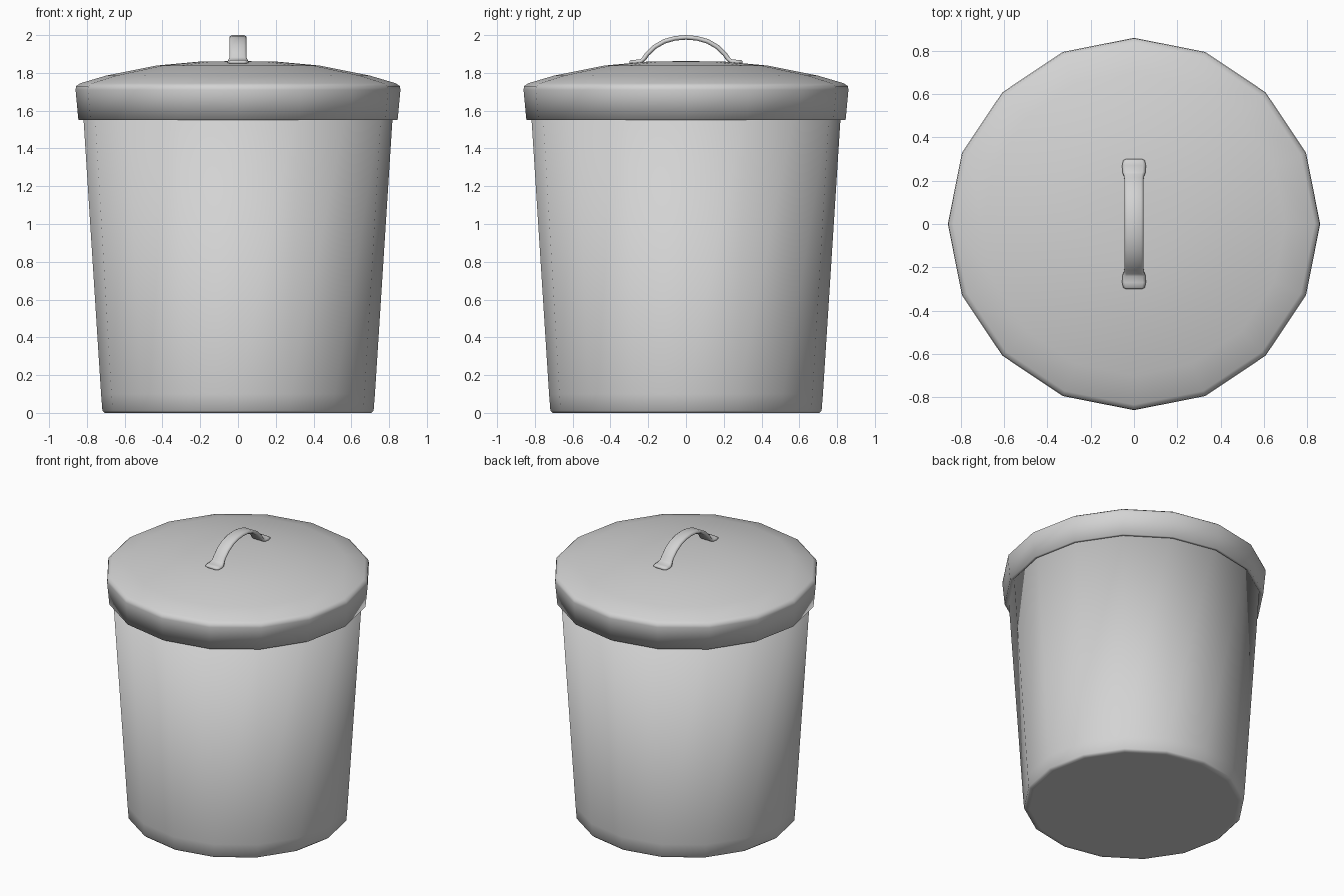
import bpy
import bmesh
from math import cos, sin, pi
from mathutils import Vector

cube = bpy.data.objects.get("Cube")
if cube:
    bpy.data.objects.remove(cube, do_unlink=True)

GREY = (0.65, 0.65, 0.65, 1.0)
metal = bpy.data.materials.new("light_grey")
metal.use_nodes = True
metal.diffuse_color = GREY
metal.node_tree.nodes["Principled BSDF"].inputs["Base Color"].default_value = GREY


def bridge_rings(name, rings):
    """Skin closed rings of points into a capped, smooth-shaded object."""
    bm = bmesh.new()
    loops = [[bm.verts.new(p) for p in ring] for ring in rings]
    n = len(loops[0])
    for a, b in zip(loops, loops[1:]):
        for i in range(n):
            j = (i + 1) % n
            bm.faces.new((a[i], a[j], b[j], b[i]))
    bm.faces.new(list(reversed(loops[0])))
    bm.faces.new(loops[-1])
    bmesh.ops.recalc_face_normals(bm, faces=bm.faces)
    for f in bm.faces:
        f.smooth = True
    mesh = bpy.data.meshes.new(name)
    bm.to_mesh(mesh)
    bm.free()
    mesh.materials.append(metal)
    obj = bpy.data.objects.new(name, mesh)
    bpy.context.collection.objects.link(obj)
    return obj


def lathe(name, profile, sides=16):
    """Turn a (radius, height) profile around the z axis."""
    turns = [2 * pi * i / sides for i in range(sides)]
    return bridge_rings(name, [[(r * cos(t), r * sin(t), z) for t in turns]
                               for r, z in profile])


# Tapered bin with a small rounded foot edge
lathe("bin_body", [(0.68, 0), (0.705, 0), (0.718, 0.012), (0.725, 0.1),
                   (0.822, 1.62), (0.8, 1.62)])

# Domed lid with an overhanging rim
lathe("lid", [(0.78, 1.6), (0.825, 1.55), (0.845, 1.55), (0.86, 1.71),
              (0.857, 1.73), (0.835, 1.745), (0.7, 1.785), (0.43, 1.839),
              (0.2, 1.86), (0.04, 1.862)])

# Arched carry handle with flared feet: y, z, half width, half thickness
half = [(-0.3, 1.856, 0.036, 0.005), (-0.293, 1.857, 0.05, 0.01),
        (-0.27, 1.858, 0.055, 0.011), (-0.238, 1.861, 0.053, 0.012),
        (-0.222, 1.875, 0.046, 0.012), (-0.205, 1.9, 0.044, 0.012),
        (-0.165, 1.938, 0.044, 0.012), (-0.115, 1.967, 0.044, 0.012),
        (-0.058, 1.983, 0.044, 0.012)]
path = half + [(0, 1.988, 0.044, 0.012)] + [(-y, z, w, t) for y, z, w, t in reversed(half)]
spine = [Vector((0, y, z)) for y, z, w, t in path]
corners = [(-1, -0.4), (-0.75, -1), (0.75, -1), (1, -0.4),
           (1, 0.4), (0.75, 1), (-0.75, 1), (-1, 0.4)]
sections = []
for i, (y, z, w, t) in enumerate(path):
    along = (spine[min(i + 1, len(spine) - 1)] - spine[max(i - 1, 0)]).normalized()
    up = Vector((1, 0, 0)).cross(along)
    sections.append([spine[i] + Vector((w * a, 0, 0)) + up * (t * b) for a, b in corners])
bridge_rings("lid_handle", sections)
